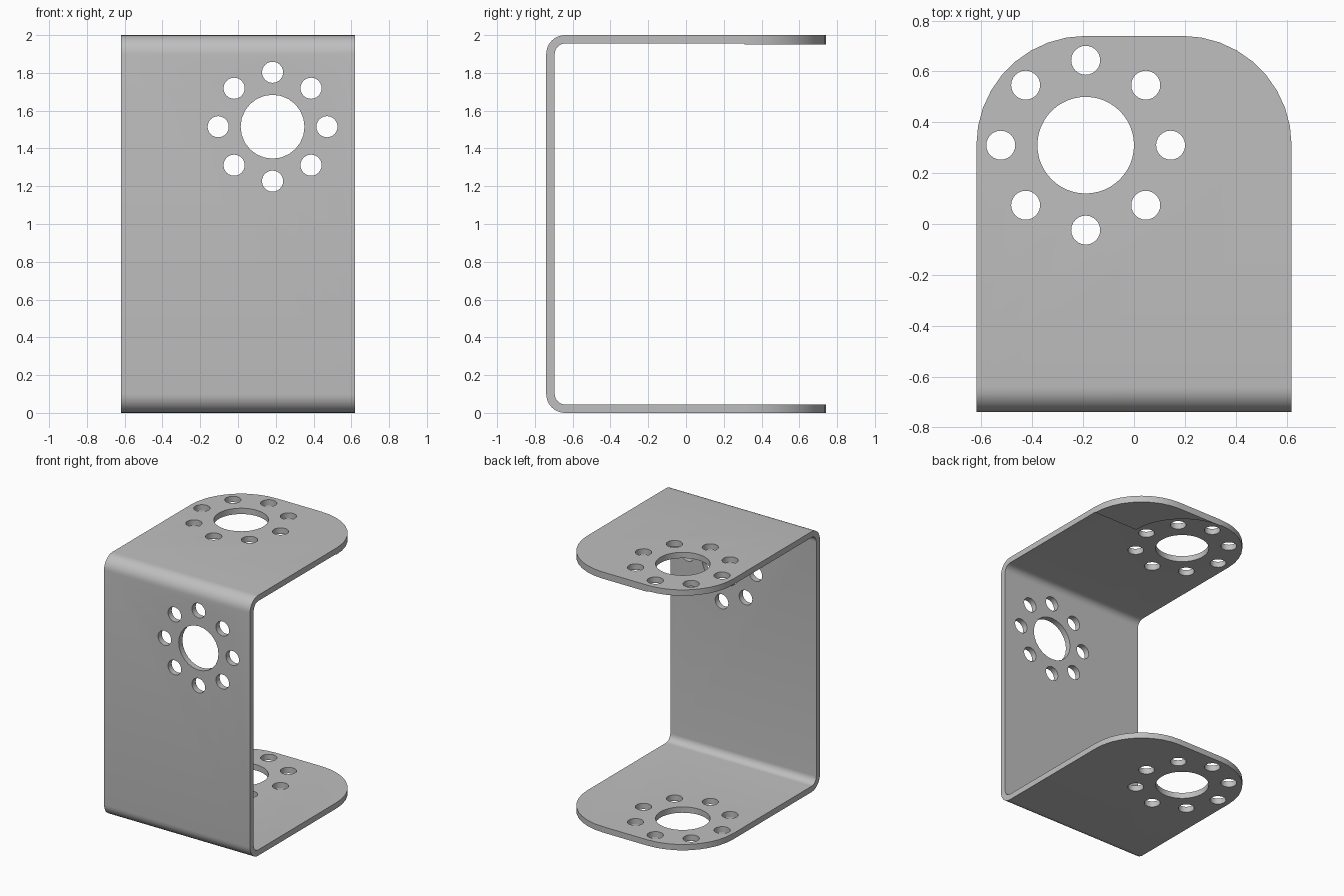
import bpy, bmesh
from math import sin, cos, pi, radians
from mathutils import Vector, Matrix

cube = bpy.data.objects.get("Cube")
if cube:
    bpy.data.objects.remove(cube)

# Main dimensions
W, D, H, T = 0.62, 0.74, 2.0, 0.045
BEND = 0.1
CORNER = 0.43
HUB = (-W + CORNER, D - CORNER)

steel = bpy.data.materials.new("grey steel")
steel.use_nodes = True
colour = (0.52, 0.52, 0.52, 1)
steel.diffuse_color = colour
steel.node_tree.nodes["Principled BSDF"].inputs["Base Color"].default_value = colour


def arc(cx, cy, r, start, end, steps):
    angles = [radians(start + (end - start) * i / steps) for i in range(steps + 1)]
    return [(cx + r * cos(a), cy + r * sin(a)) for a in angles]


def finish(bm, name):
    bmesh.ops.recalc_face_normals(bm, faces=bm.faces)
    mesh = bpy.data.meshes.new(name)
    bm.to_mesh(mesh)
    bm.free()
    mesh.materials.append(steel)
    obj = bpy.data.objects.new(name, mesh)
    bpy.context.collection.objects.link(obj)
    return obj


def prism(name, points, depth):
    """Extrude a closed outline, given as 3D points, along depth."""
    bm = bmesh.new()
    face = bm.faces.new([bm.verts.new(p) for p in points])
    new = bmesh.ops.extrude_face_region(bm, geom=[face])["geom"]
    verts = [v for v in new if isinstance(v, bmesh.types.BMVert)]
    bmesh.ops.translate(bm, verts=verts, vec=Vector(depth))
    return finish(bm, name)


def hole_cutter(name, centre, turn, length, hub_r, ring_r, bolt_r, sides):
    """A hub hole with eight bolt holes around it."""
    bm = bmesh.new()
    holes = [(0, 0, hub_r, sides)]
    holes += [(ring_r * cos(k * pi / 4), ring_r * sin(k * pi / 4), bolt_r, 24) for k in range(8)]
    for x, y, r, n in holes:
        place = Matrix.Translation(centre) @ turn @ Matrix.Translation((x, y, 0))
        bmesh.ops.create_cone(bm, cap_ends=True, segments=n, radius1=r, radius2=r,
                              depth=length, matrix=place)
    return finish(bm, name)


def apply_boolean(obj, cutter, operation):
    mod = obj.modifiers.new("cut", "BOOLEAN")
    mod.object, mod.operation, mod.solver = cutter, operation, "EXACT"
    bpy.context.view_layer.objects.active = obj
    bpy.ops.object.modifier_apply(modifier=mod.name)
    bpy.data.objects.remove(cutter)


# Folded U-shaped sheet, open at the back
inner = BEND - T
low = arc(BEND - D, BEND, BEND, 270, 180, 8)
high = arc(BEND - D, H - BEND, BEND, 180, 90, 8)
high_in = arc(BEND - D, H - BEND, inner, 90, 180, 8)
low_in = arc(BEND - D, BEND, inner, 180, 270, 8)
profile = [(D, 0)] + low + high + [(D, H), (D, H - T)] + high_in + low_in + [(D, T)]
bracket = prism("bracket", [(-W, y, z) for y, z in profile], (2 * W, 0, 0))

# Round the back corners of both flanges
right_arc = arc(W - CORNER, HUB[1], CORNER, 0, 90, 9)
left_arc = arc(*HUB, CORNER, 90, 180, 9)
plan = [(-W, -1), (W, -1)] + right_arc + left_arc
apply_boolean(bracket, prism("plan_cutter", [(x, y, -1) for x, y in plan], (0, 0, 4)), "INTERSECT")

# Bolt patterns through the flanges and the wall
apply_boolean(bracket, hole_cutter("flange_holes", (*HUB, H / 2), Matrix(((1, 0, 0, 0), (0, 1, 0, 0), (0, 0, 1, 0), (0, 0, 0, 1))),
                                   3, 0.19, 0.334, 0.057, 48), "DIFFERENCE")
apply_boolean(bracket, hole_cutter("wall_holes", (0.183, -D, 1.515), Matrix.Rotation(pi / 2, 4, "X"),
                                   0.4, 0.169, 0.288, 0.056, 24), "DIFFERENCE")

# Slightly thicker corner under the top flange
pad_plan = right_arc + arc(*HUB, CORNER, 90, 0, 12)
pad = prism("top_flange_corner_pad", [(x, y, H - T - 0.006) for x, y in pad_plan], (0, 0, 0.006))

for obj in (bracket, pad):
    bpy.ops.object.select_all(action="DESELECT")
    obj.select_set(True)
    bpy.context.view_layer.objects.active = obj
    bpy.ops.object.shade_smooth_by_angle(angle=radians(30))
